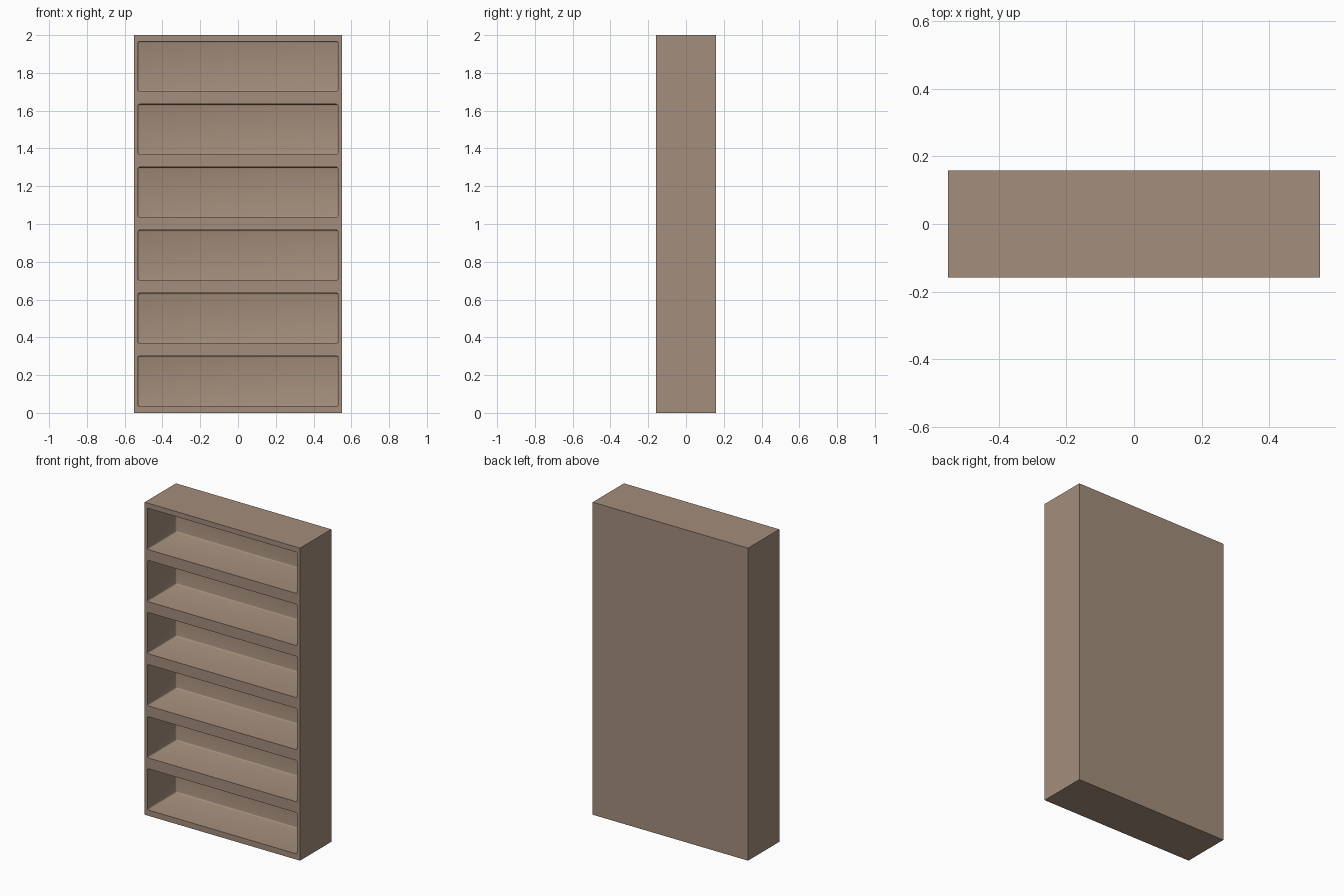
import bpy, bmesh
from mathutils import Matrix, Vector

if "Cube" in bpy.data.objects:
    bpy.data.objects.remove(bpy.data.objects["Cube"])

W, D, H = 1.10, 0.316, 2.0
ROWS = 6
PITCH = H / ROWS
OPEN_W, OPEN_H = 1.06, 0.264
BACK = 0.025
FRONT_Y = -D / 2


def add_box(bm, lo, hi):
    lo, hi = Vector(lo), Vector(hi)
    m = Matrix.Translation((lo + hi) / 2) @ Matrix.Diagonal((*(hi - lo), 1))
    bmesh.ops.create_cube(bm, size=1, matrix=m)


def to_object(bm, name):
    mesh = bpy.data.meshes.new(name)
    bm.to_mesh(mesh)
    bm.free()
    ob = bpy.data.objects.new(name, mesh)
    bpy.context.collection.objects.link(ob)
    return ob


# Solid carcass
bm = bmesh.new()
add_box(bm, (-W / 2, FRONT_Y, 0), (W / 2, D / 2, H))
case = to_object(bm, "bookcase")

# Compartment cutters with slightly rounded inner edges
bm = bmesh.new()
for i in range(ROWS):
    z = (i + 0.5) * PITCH + 0.002
    add_box(bm, (-OPEN_W / 2, FRONT_Y - 0.1, z - OPEN_H / 2),
            (OPEN_W / 2, D / 2 - BACK, z + OPEN_H / 2))
bmesh.ops.bevel(bm, geom=bm.edges[:], offset=0.008, segments=3,
                profile=0.5, affect='EDGES')
cutter = to_object(bm, "compartment_cutter")
cutter.hide_render = True

# Hollow out the compartments
mod = case.modifiers.new("compartments", 'BOOLEAN')
mod.operation = 'DIFFERENCE'
mod.solver = 'EXACT'
mod.object = cutter
bpy.context.view_layer.objects.active = case
case.select_set(True)
cutter.select_set(False)
bpy.ops.object.modifier_apply(modifier=mod.name)
bpy.data.objects.remove(cutter)
bpy.ops.object.shade_smooth_by_angle()

# Brown wood
wood = bpy.data.materials.new("wood")
wood.diffuse_color = (0.37, 0.27, 0.20, 1)
wood.use_nodes = True
wood.node_tree.nodes["Principled BSDF"].inputs["Base Color"].default_value = wood.diffuse_color
case.data.materials.clear()
case.data.materials.append(wood)
